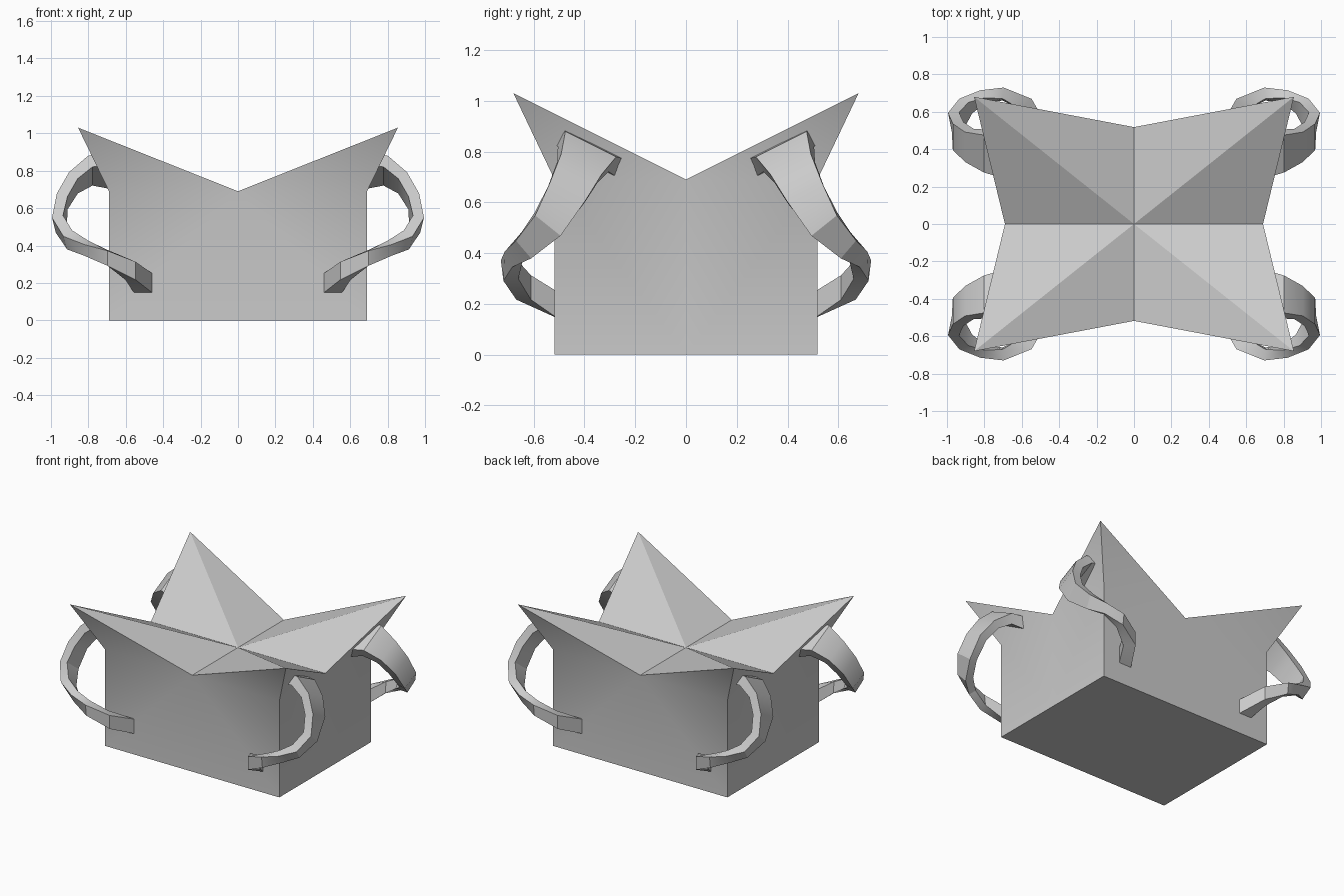
import bpy, math
from mathutils import Vector

if "Cube" in bpy.data.objects:
    bpy.data.objects.remove(bpy.data.objects["Cube"], do_unlink=True)

grey = bpy.data.materials.new("plain_grey")
grey.use_nodes = True
grey.diffuse_color = (0.6, 0.6, 0.6, 1)
grey.node_tree.nodes["Principled BSDF"].inputs["Base Color"].default_value = grey.diffuse_color


def mirrored(name, verts, faces):
    """Make one quarter, mirror it across x and y, then shade it by angle."""
    mesh = bpy.data.meshes.new(name)
    mesh.from_pydata(verts, [], faces)
    mesh.materials.append(grey)
    obj = bpy.data.objects.new(name, mesh)
    bpy.context.collection.objects.link(obj)
    bpy.ops.object.select_all(action='DESELECT')
    obj.select_set(True)
    bpy.context.view_layer.objects.active = obj
    mod = obj.modifiers.new("mirror", 'MIRROR')
    mod.use_axis = (True, True, False)
    mod.merge_threshold = 0.0005
    bpy.ops.object.modifier_apply(modifier=mod.name)
    bpy.ops.object.mode_set(mode='EDIT')
    bpy.ops.mesh.select_all(action='SELECT')
    bpy.ops.mesh.normals_make_consistent(inside=False)
    bpy.ops.object.mode_set(mode='OBJECT')
    bpy.ops.object.shade_smooth_by_angle(angle=math.radians(30))
    return obj


# Body: one quarter of a box whose top folds up into four pointed corners
X, Y, H = 0.69, 0.518, 0.69
TIP = (0.855, 0.68, 1.03)
plan = [(0, 0), (X, 0), (X, Y), (0, Y)]
verts = [(x, y, z) for z in (0, H) for x, y in plan] + [TIP]
faces = [(3, 2, 1, 0),                       # base
         (1, 2, 6, 5), (2, 3, 7, 6),         # walls
         (5, 6, 8), (6, 7, 8),               # flared undersides of the point
         (4, 5, 8), (4, 8, 7)]               # folded top
mirrored("star_topped_box", verts, faces)

# Corner handle: a strap swept from the side wall round to the end wall.
# Each station: centre, half-width vector, thickness
stations = [
    ((0.67, 0.38, 0.80), (0, 0.125, 0.065), 0.08),
    ((0.79, 0.39, 0.80), (0, 0.10, 0.05), 0.07),
    ((0.88, 0.42, 0.735), (0, 0.08, 0.04), 0.06),
    ((0.94, 0.47, 0.635), (0, 0.07, 0.035), 0.06),
    ((0.955, 0.545, 0.515), (0.01, 0.05, 0.04), 0.06),
    ((0.90, 0.63, 0.43), (0.01, 0.03, 0.035), 0.06),
    ((0.81, 0.68, 0.385), (0, 0.015, 0.03), 0.05),
    ((0.70, 0.695, 0.335), (0, 0.005, 0.04), 0.06),
    ((0.575, 0.64, 0.265), (0, 0, 0.048), 0.08),
    ((0.503, 0.505, 0.195), (0, 0, 0.052), 0.10),
]
centres = [Vector(s[0]) for s in stations]
last = len(stations) - 1
verts, faces = [], []
for i, (c, w, t) in enumerate(stations):
    c, w = Vector(c), Vector(w)
    along = centres[min(i + 1, last)] - centres[max(i - 1, 0)]
    if i == last:
        along = Vector((0, -1, 0))
    n = along.cross(w).normalized() * t / 2
    verts += [c + w + n, c - w + n, c - w - n, c + w - n]
    if i:
        a, b = 4 * i - 4, 4 * i
        faces += [(a + k, a + (k + 1) % 4, b + (k + 1) % 4, b + k) for k in range(4)]
faces += [(3, 2, 1, 0), tuple(4 * last + k for k in range(4))]
mirrored("corner_handles", verts, faces)
